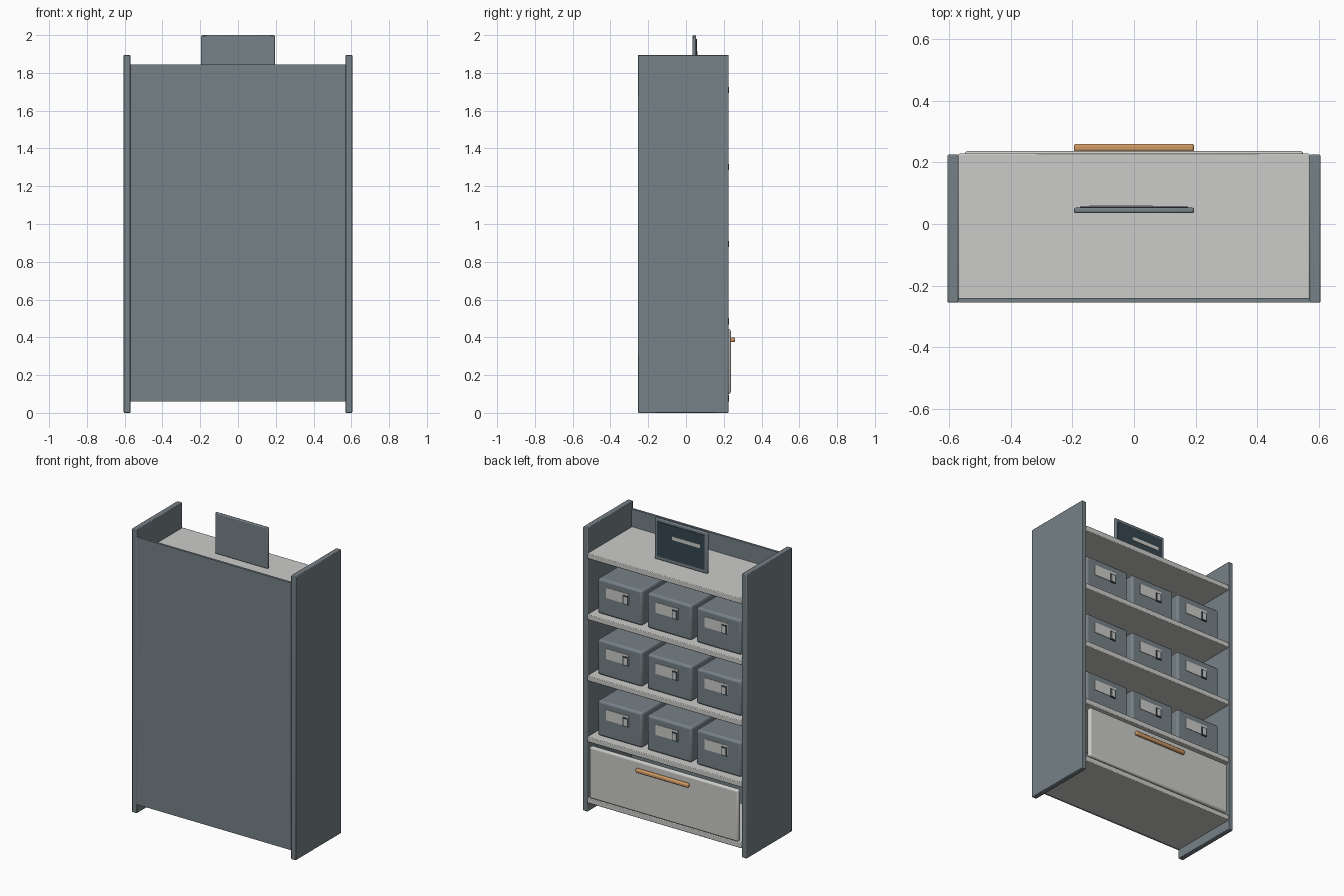
import bpy
import bmesh
from mathutils import Vector

cube = bpy.data.objects.get("Cube")
if cube:
    bpy.data.objects.remove(cube, do_unlink=True)


def material(name, color):
    m = bpy.data.materials.new(name)
    m.use_nodes = True
    m.diffuse_color = (*color, 1)
    m.node_tree.nodes["Principled BSDF"].inputs["Base Color"].default_value = (*color, 1)
    return m


steel = material("blue grey", (0.18, 0.22, 0.245))
pale = material("pale grey", (0.6, 0.6, 0.585))
dark = material("dark slate", (0.035, 0.062, 0.08))
wood = material("warm wood", (0.62, 0.32, 0.13))


def box(name, x, y, z, mat, bevel=0.0, segments=2):
    """Box from (low, high) ranges on each axis, with rounded edges."""
    lo, hi = Vector((x[0], y[0], z[0])), Vector((x[1], y[1], z[1]))
    bm = bmesh.new()
    bmesh.ops.create_cube(bm, size=1)
    for v in bm.verts:
        v.co = (lo + hi) / 2 + v.co * (hi - lo)
    mesh = bpy.data.meshes.new(name)
    bm.to_mesh(mesh)
    bm.free()
    mesh.materials.append(mat)
    obj = bpy.data.objects.new(name, mesh)
    bpy.context.collection.objects.link(obj)
    if bevel:
        mod = obj.modifiers.new("rounded edges", "BEVEL")
        mod.width, mod.segments = bevel, segments
    return obj


# Cabinet sides and closed panel
for side, s in (("left", 1), ("right", -1)):
    box(side + "_side", sorted((s * 0.57, s * 0.605)), (-0.255, 0.225),
        (0, 1.895), steel, 0.004)
box("closed_panel", (-0.57, 0.57), (-0.255, -0.24), (0.06, 1.845), steel)

# Shelves
spacing, thick = 0.408, 0.035
shelf_z = [0.06 + i * spacing for i in range(5)]
for i, z in enumerate(shelf_z):
    box(f"shelf_{i + 1}", (-0.57, 0.57), (-0.245, 0.228), (z, z + thick), pale, 0.004)

# Storage bins with label plates and small tags
for row, z in enumerate(shelf_z[1:4]):
    base = z + thick
    for col in range(3):
        cx = (col - 1) * 0.365
        tag = f"{row + 1}_{col + 1}"
        box("bin_" + tag, (cx - 0.165, cx + 0.165), (-0.2, 0.178),
            (base, base + 0.235), steel, 0.015, 3)
        box("bin_label_" + tag, (cx - 0.068, cx + 0.1), (0.176, 0.181),
            (base + 0.12, base + 0.19), pale)
        box("bin_tag_frame_" + tag, (cx - 0.065, cx - 0.025), (0.176, 0.184),
            (base + 0.115, base + 0.175), dark)
        box("bin_tag_" + tag, (cx - 0.058, cx - 0.032), (0.178, 0.186),
            (base + 0.122, base + 0.168), pale)

# Drawer and handle
box("drawer_front", (-0.55, 0.55), (0.205, 0.237), (0.1, 0.445), pale, 0.012, 3)
box("drawer_handle", (-0.195, 0.195), (0.235, 0.26), (0.375, 0.4), wood, 0.008, 3)

# Sign standing on the top shelf
box("sign_board", (-0.195, 0.195), (0.035, 0.053), (1.725, 2.0), steel, 0.006)
box("sign_screen", (-0.175, 0.175), (0.051, 0.057), (1.75, 1.98), dark)
box("sign_bar", (-0.145, 0.06), (0.055, 0.06), (1.888, 1.912), pale)

# Smooth the rounded edges and keep the flat faces crisp
bpy.ops.object.select_all(action="DESELECT")
for obj in bpy.context.collection.objects:
    if obj.type == "MESH" and obj.modifiers:
        obj.select_set(True)
        bpy.context.view_layer.objects.active = obj
bpy.ops.object.shade_smooth_by_angle()
